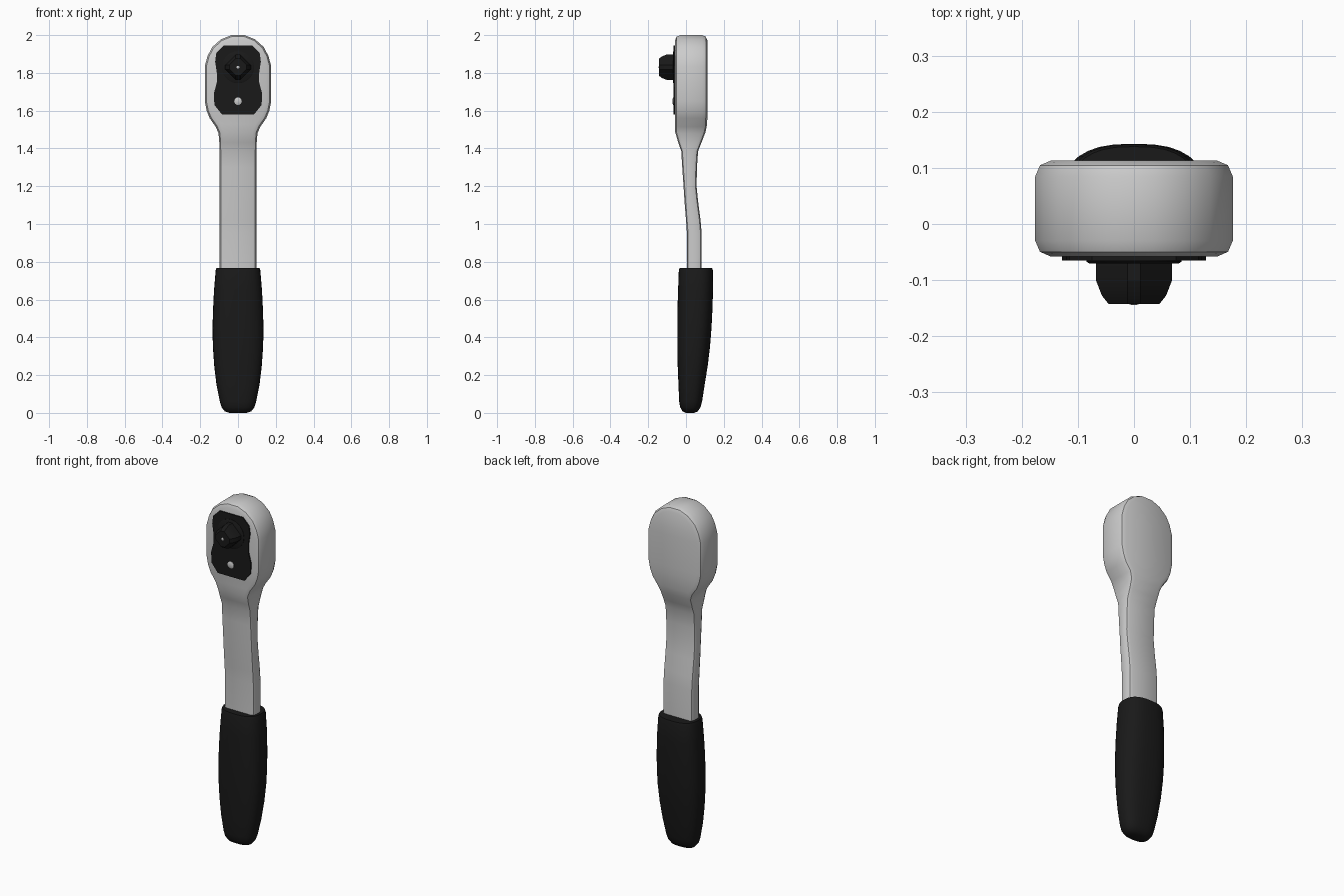
import bpy, bmesh, math
from mathutils import Vector

if "Cube" in bpy.data.objects:
    bpy.data.objects.remove(bpy.data.objects["Cube"])

black = bpy.data.materials.new("black")
black.diffuse_color = (0.01, 0.01, 0.01, 1)
black.use_nodes = True
black.node_tree.nodes["Principled BSDF"].inputs["Base Color"].default_value = black.diffuse_color


def finish(name, verts, faces, mat=None, angle=40):
    me = bpy.data.meshes.new(name)
    me.from_pydata(verts, [], faces)
    bm = bmesh.new()
    bm.from_mesh(me)
    bmesh.ops.recalc_face_normals(bm, faces=bm.faces)
    bm.to_mesh(me)
    bm.free()
    ob = bpy.data.objects.new(name, me)
    bpy.context.collection.objects.link(ob)
    if mat:
        me.materials.append(mat)
    bpy.ops.object.select_all(action='DESELECT')
    ob.select_set(True)
    bpy.context.view_layer.objects.active = ob
    bpy.ops.object.shade_smooth_by_angle(angle=math.radians(angle))
    return ob


def loft(name, rings, mat=None, angle=40):
    """Skin a list of equal-length point rings and cap both ends."""
    n = len(rings[0])
    verts = [p for r in rings for p in r]
    faces = [(k * n + i, k * n + (i + 1) % n, (k + 1) * n + (i + 1) % n, (k + 1) * n + i)
             for k in range(len(rings) - 1) for i in range(n)]
    faces += [tuple(range(n)), tuple(range(len(verts) - n, len(verts)))]
    return finish(name, verts, faces, mat, angle)


# Head and shaft: silhouette stations (half width, z, front y, back y, edge rounding)
st = [(.097, .70, .005, .083, .020), (.097, .95, .005, .083, .020),
      (.097, 1.02, .000, .077, .020), (.097, 1.12, -.008, .064, .020),
      (.097, 1.20, -.013, .056, .020), (.097, 1.30, -.020, .058, .020),
      (.097, 1.385, -.025, .064, .020), (.099, 1.43, -.041, .082, .022),
      (.103, 1.48, -.057, .103, .026), (.118, 1.515, -.058, .112, .028),
      (.150, 1.56, -.058, .113, .028), (.166, 1.60, -.058, .113, .028),
      (.176, 1.65, -.058, .113, .028), (.176, 1.835, -.058, .113, .028),
      (.161, 1.89, -.058, .113, .028), (.136, 1.937, -.058, .113, .028),
      (.090, 1.978, -.058, .113, .028), (.035, 2.0, -.058, .113, .028)]
sides = []
for i, (w, z, y0, y1, c) in enumerate(st):
    a = st[i - 1] if i else (w, z - 1)
    b = st[i + 1] if i + 1 < len(st) else (-w, z)
    t = Vector((b[0] - a[0], b[1] - a[1])).normalized()
    half = []
    for inset, y in ((1, y0), (.3, y0 + .3 * c), (0, y0 + c),
                     (0, y1 - c), (.3, y1 - .3 * c), (1, y1)):
        half.append((w - t.y * c * inset, y, z + t.x * c * inset))
    sides.append(half)
verts = [(s * x, y, z) for s in (1, -1) for h in sides for x, y, z in h]
N, M = len(sides), 6
R = lambda k, i: k * M + i
L = lambda k, i: (N + k) * M + i
faces = []
for k in range(N - 1):
    for i in range(M - 1):
        for f in (R, L):
            faces.append((f(k, i), f(k, i + 1), f(k + 1, i + 1), f(k + 1, i)))
    for i in (0, M - 1):
        faces.append((R(k, i), L(k, i), L(k + 1, i), R(k + 1, i)))
for k in (0, N - 1):
    for i in range(M - 1):
        faces.append((R(k, i), L(k, i), L(k, i + 1), R(k, i + 1)))
finish("head_and_shaft", verts, faces)

# Grip: superellipse sections (z, half width, front y, back y)
grip = [(0, .045, .000, .042), (.008, .070, -.018, .062), (.03, .087, -.031, .077),
        (.06, .096, -.036, .085), (.15, .114, -.040, .099), (.25, .126, -.044, .115),
        (.35, .133, -.046, .127), (.45, .135, -.046, .135), (.55, .132, -.045, .140),
        (.65, .127, -.042, .143), (.755, .118, -.038, .142), (.768, .114, -.034, .138)]
rings = []
for z, w, y0, y1 in grip:
    ring = []
    for i in range(32):
        a = math.tau * i / 32
        c, s = math.cos(a), math.sin(a)
        p = 2 / 2.6
        ring.append((w * math.copysign(abs(c) ** p, c),
                     (y0 + y1) / 2 + (y1 - y0) / 2 * math.copysign(abs(s) ** p, s), z))
    rings.append(ring)
loft("grip", rings, black)

# Cover plate with a slight waist
half = [(.075, 1.945), (.115, 1.905), (.121, 1.86), (.112, 1.80), (.112, 1.75),
        (.128, 1.69), (.125, 1.63), (.085, 1.58)]
outline = half + [(-x, z) for x, z in reversed(half)]
loft("cover_plate", [[(x, y, z) for x, z in outline] for y in (-.05, -.065)], black, 30)


def turned(name, z0, profile, n, mat=None):
    """Round part facing the front, from (y, radius) pairs."""
    loft(name, [[(r * math.cos(math.tau * i / n), y, z0 + r * math.sin(math.tau * i / n))
                 for i in range(n)] for y, r in profile], mat, 35)


# Drive collar, screw and detent ball
turned("drive_collar", 1.83, [(-.055, .085), (-.067, .085), (-.070, .080)], 24, black)
turned("plate_screw", 1.65, [(-.055, .020), (-.068, .020), (-.071, .014)], 16)
turned("detent_ball", 1.83, [(-.138, .009), (-.143, .008), (-.1445, .004)], 12)

# Drive square: diamond with clipped corners and a tapered tip
rings = []
for y, r in ((-.06, .068), (-.10, .068), (-.128, .057), (-.143, .045)):
    e = .012
    pts = [(r, -e), (r, e), (e, r), (-e, r), (-r, e), (-r, -e), (-e, -r), (e, -r)]
    rings.append([(x, y, 1.83 + z) for x, z in pts])
loft("drive_square", rings, black, 20)
